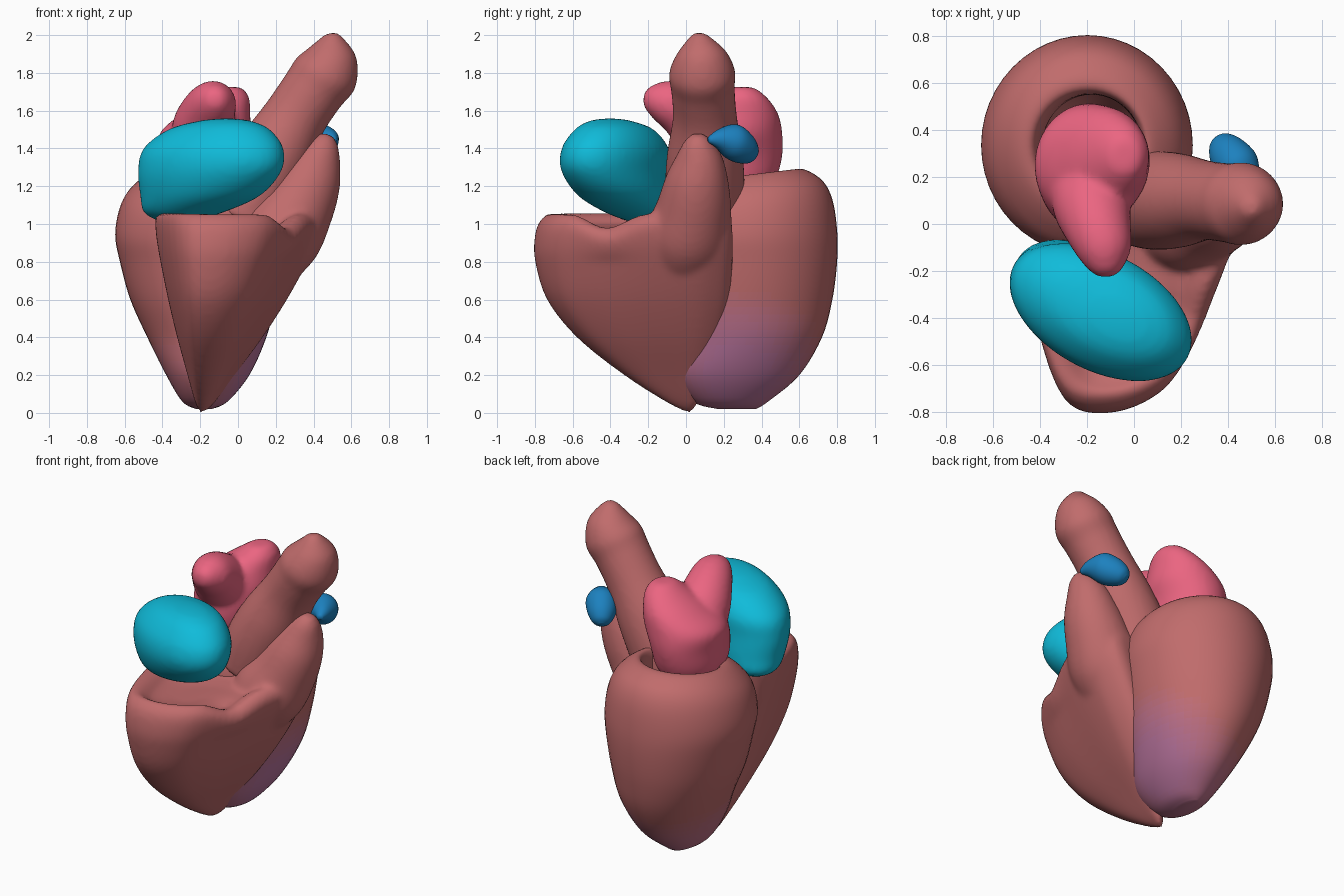
import bpy, bmesh, math
from mathutils import Vector

if "Cube" in bpy.data.objects:
    bpy.data.objects.remove(bpy.data.objects["Cube"])


def material(name, rgb):
    m = bpy.data.materials.new(name)
    m.diffuse_color = (*rgb, 1)
    m.use_nodes = True
    m.node_tree.nodes["Principled BSDF"].inputs["Base Color"].default_value = m.diffuse_color
    return m


def catmull(p0, p1, p2, p3, t):
    return 0.5 * (2 * p1 + (p2 - p0) * t + (2 * p0 - 5 * p1 + 4 * p2 - p3) * t * t
                  + (3 * p1 - p0 - 3 * p2 + p3) * t ** 3)


def smooth_ring(pts, sub=4):
    n = len(pts)
    return [catmull(pts[i - 1], pts[i], pts[(i + 1) % n], pts[(i + 2) % n], s / sub)
            for i in range(n) for s in range(sub)]


def ellipse(z, cx, cy, rx, ry, rot=0, n=48):
    c, s = math.cos(rot), math.sin(rot)
    ring = []
    for i in range(n):
        a = math.tau * i / n
        x, y = rx * math.cos(a), ry * math.sin(a)
        ring.append(Vector((cx + x * c - y * s, cy + x * s + y * c, z)))
    return ring


def tube_rings(path, ref, n=48):
    # circles square to a path of (x, y, z, radius)
    pts = [Vector(p[:3]) for p in path]
    rings = []
    for i, p in enumerate(path):
        d = (pts[min(i + 1, len(pts) - 1)] - pts[max(i - 1, 0)]).normalized()
        u = d.cross(Vector(ref)).normalized()
        v = d.cross(u)
        rings.append([pts[i] + p[3] * (u * math.cos(math.tau * k / n) + v * math.sin(math.tau * k / n))
                      for k in range(n)])
    return rings


def add_loft(bm, rings, sub=5):
    # skin through the rings with smooth interpolation, capped at both ends
    k, n, out = len(rings), len(rings[0]), []
    for i in range(k - 1):
        for s in range(sub):
            q = [rings[max(i - 1, 0)], rings[i], rings[i + 1], rings[min(i + 2, k - 1)]]
            out.append([catmull(q[0][j], q[1][j], q[2][j], q[3][j], s / sub) for j in range(n)])
    out.append(rings[-1])
    vs = [[bm.verts.new(p) for p in r] for r in out]
    for a, b in zip(vs, vs[1:]):
        for j in range(n):
            bm.faces.new((a[j], a[(j + 1) % n], b[(j + 1) % n], b[j]))
    bm.faces.new(vs[0][::-1])
    bm.faces.new(vs[-1])


def build(name, lofts, mats, voxel=0, smooth=5, warp=None):
    bm = bmesh.new()
    for rings in lofts:
        add_loft(bm, rings)
    if warp:
        for v in bm.verts:
            v.co.z += warp(v.co)
    bmesh.ops.recalc_face_normals(bm, faces=bm.faces[:])
    me = bpy.data.meshes.new(name)
    bm.to_mesh(me)
    bm.free()
    for p in me.polygons:
        p.use_smooth = True
    for m in mats:
        me.materials.append(m)
    ob = bpy.data.objects.new(name, me)
    bpy.context.collection.objects.link(ob)
    if voxel:
        r = ob.modifiers.new("blend", 'REMESH')
        r.mode, r.voxel_size, r.use_smooth_shade = 'VOXEL', voxel, True
        s = ob.modifiers.new("soften", 'SMOOTH')
        s.iterations, s.factor = smooth, 0.5
    return ob


# colours
base_rgb, apex_rgb = Vector((0.53, 0.15, 0.15)), Vector((0.47, 0.17, 0.33))
LEVELS = 14
muscle = [material(f"muscle_{i}", base_rgb.lerp(apex_rgb, i / (LEVELS - 1))) for i in range(LEVELS)]
cyan = material("cyan", (0.005, 0.5, 0.7))
pink = material("pink", (0.83, 0.13, 0.22))
blue = material("blue", (0.012, 0.22, 0.52))

# left ventricle: thick cup with a rounded rim and open cavity
lv = [(0.02, -.18, .27, .04, .1), (0.06, -.175, .235, .12, .2), (0.2, -.16, .26, .22, .34),
      (0.4, -.165, .32, .315, .40), (0.6, -.185, .335, .385, .44), (0.8, -.195, .34, .43, .46),
      (0.95, -.2, .335, .45, .465), (1.1, -.2, .33, .425, .445), (1.2, -.2, .33, .37, .39),
      (1.27, -.2, .33, .28, .29), (1.25, -.19, .33, .23, .23), (1.1, -.18, .33, .21, .22),
      (0.8, -.18, .33, .2, .22), (0.4, -.17, .3, .1, .12)]
ventricle = build("left_ventricle", [[ellipse(*s) for s in lv]], muscle,
                  warp=lambda c: 0.12 * (c.y - .45) * max(0, min(1, (c.z - .8) / .4)))

# purple tint fading out around the lower right
for p in ventricle.data.polygons:
    d = (p.center - Vector((-.03, .28, .26))).length
    t = max(0, min(1, (0.46 - d) / 0.28))
    p.material_index = round(t * (LEVELS - 1))

# right ventricle: one outline scaled towards the apex, shallow dished top, outflow tract
outline = [(-.42, -.2), (-.4, -.45), (-.29, -.75), (-.1, -.8), (.1, -.72), (.22, -.55),
           (.32, -.3), (.4, -.05), (.4, .12), (.28, .25), (0, .15), (-.3, -.05)]
A, B = (-.2, .03), (-.05, -.38)
rv = [(0.0, A, .03, .03), (.05, A, .12, .15), (.2, A, .3, .43), (.4, A, .54, .73), (.6, A, .75, .92),
      (.8, A, .93, .995), (.92, A, 1.02, 1.0), (1.01, A, 1.05, .97), (1.06, A, .98, .9),
      (1.04, B, .75, .75), (1.0, B, .6, .6), (.98, B, .3, .3)]
rv_rings = [smooth_ring([Vector((c[0] + sx * (x - c[0]), c[1] + sy * (y - c[1]), z)) for x, y in outline])
            for z, c, sx, sy in rv]
outflow = tube_rings([(.05, -.02, .6, .05), (.12, -.02, .75, .16), (.22, .01, .93, .22),
                      (.32, .045, 1.1, .195), (.385, .06, 1.24, .165), (.43, .07, 1.36, .12),
                      (.465, .06, 1.44, .07), (.475, .06, 1.475, .03)], (0, 1, 0))


def dip(c):
    # the rim sags at the right side
    if c.x < .05 or c.z < .8 or c.y > -.15:
        return 0
    return -0.08 * math.exp(-((c.y + .42) / .13) ** 2) * min(1, (c.z - .8) / .2) * min(1, (c.x - .05) / .15)


build("right_ventricle", [rv_rings, outflow], [muscle[0]], 0.018, 8, dip)

# aorta narrowing to its tip
build("aorta", [tube_rings([(.03, .1, 1.02, .2), (.1, .1, 1.2, .21), (.19, .1, 1.37, .2),
                            (.3, .1, 1.56, .17), (.4, .09, 1.71, .168), (.465, .085, 1.8, .175),
                            (.495, .08, 1.9, .135), (.495, .07, 1.98, .065), (.492, .07, 2.01, .03)],
                           (0, 1, 0))], [muscle[0]], 0.015, 8)

# right atrium
ra = [(1.01, -.33, -.22, .08, .07), (1.06, -.29, -.25, .22, .16), (1.15, -.2, -.32, .34, .22),
      (1.28, -.15, -.37, .41, .245), (1.4, -.13, -.375, .4, .24), (1.5, -.1, -.38, .29, .18),
      (1.545, -.07, -.4, .15, .1), (1.558, -.06, -.4, .04, .03)]
build("right_atrium", [[ellipse(*s, rot=-.49) for s in ra]], [cyan], 0.018, 6)

# left atrium: body leaning to the right with a broad forward lobe
la = [(1.12, -.19, .24, .13, .15), (1.22, -.2, .23, .2, .24), (1.36, -.195, .235, .22, .275),
      (1.48, -.175, .26, .24, .25), (1.58, -.12, .28, .185, .21), (1.67, -.06, .29, .12, .14),
      (1.725, -.04, .29, .06, .07)]
lobe = tube_rings([(-.21, .18, 1.42, .15), (-.18, .08, 1.52, .165), (-.15, -.03, 1.61, .14),
                   (-.125, -.12, 1.65, .115), (-.12, -.195, 1.665, .07), (-.12, -.225, 1.67, .03)], (1, 0, 0))
build("left_atrium", [[ellipse(*s) for s in la], lobe], [pink], 0.018, 8)

# pulmonary artery stub
build("pulmonary_artery", [tube_rings([(.51, .12, 1.445, .015), (.49, .17, 1.45, .05), (.445, .24, 1.44, .092),
                                       (.4, .3, 1.4, .085), (.37, .345, 1.365, .055),
                                       (.36, .36, 1.35, .02)], (0, 0, 1))], [blue])
